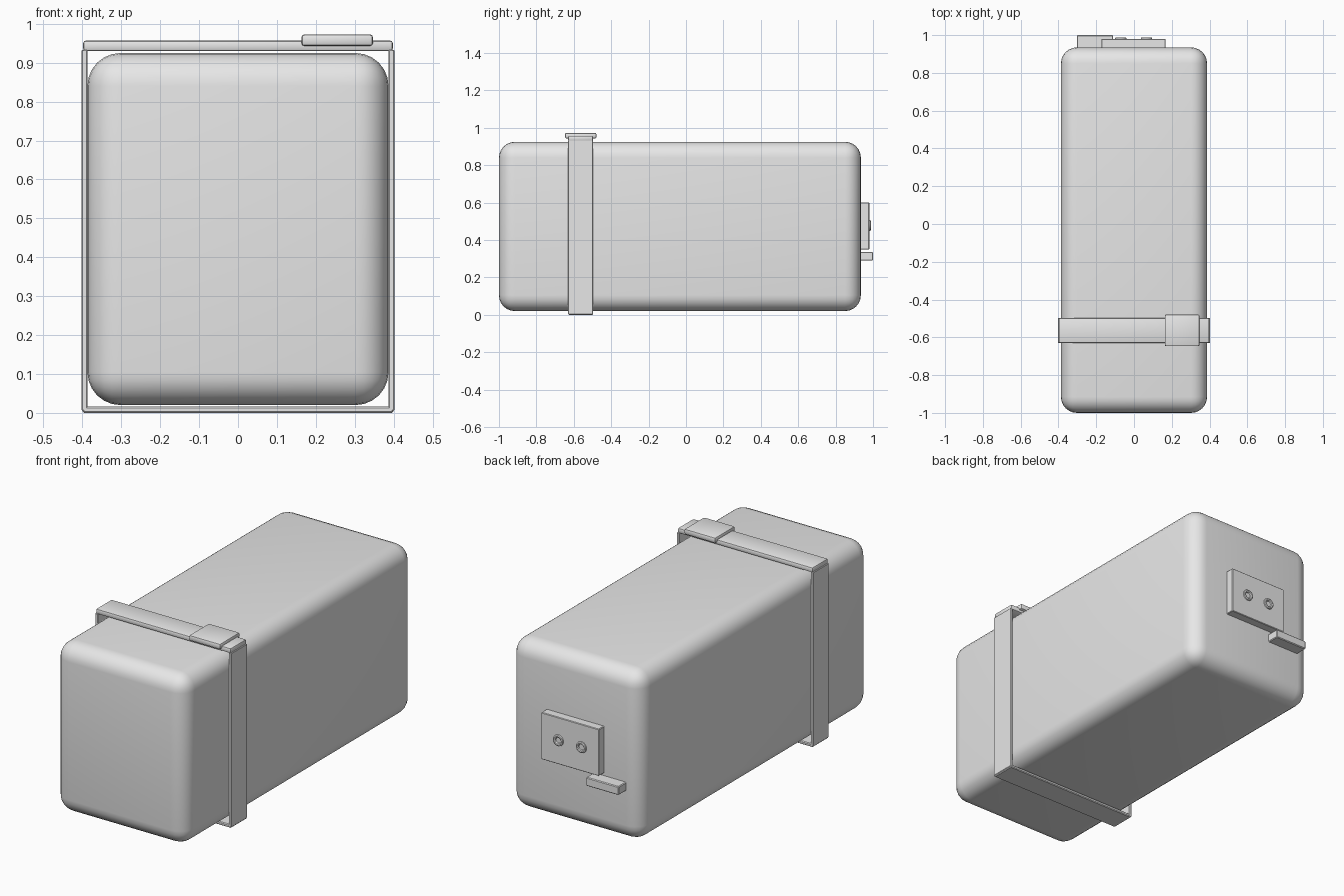
import bpy, bmesh, math
from mathutils import Matrix

if "Cube" in bpy.data.objects:
    bpy.data.objects.remove(bpy.data.objects["Cube"])

grey = bpy.data.materials.new("plain grey")
grey.diffuse_color = (0.8, 0.8, 0.8, 1)
grey.use_nodes = True
grey.node_tree.nodes["Principled BSDF"].inputs["Base Color"].default_value = grey.diffuse_color


def finish(name, bm, bevel=0.0, segments=1):
    """Turn a bmesh into a bevelled, smooth-by-angle object."""
    mesh = bpy.data.meshes.new(name)
    bmesh.ops.recalc_face_normals(bm, faces=bm.faces)
    if bevel:
        bmesh.ops.bevel(bm, geom=bm.edges[:], offset=bevel, segments=segments,
                        profile=0.5, affect='EDGES')
    bm.to_mesh(mesh)
    bm.free()
    mesh.materials.append(grey)
    ob = bpy.data.objects.new(name, mesh)
    bpy.context.collection.objects.link(ob)
    bpy.ops.object.select_all(action='DESELECT')
    ob.select_set(True)
    bpy.context.view_layer.objects.active = ob
    bpy.ops.object.shade_smooth_by_angle(angle=math.radians(35))
    return ob


def box(name, x, y, z, bevel=0.0, segments=1):
    """Box from (min, max) pairs on each axis."""
    bm = bmesh.new()
    bmesh.ops.create_cube(bm, size=1)
    for v in bm.verts:
        v.co = [lo + (c + 0.5) * (hi - lo) for c, (lo, hi) in zip(v.co, (x, y, z))]
    return finish(name, bm, bevel, segments)


def lathe(name, profile, x, y, z, steps=24):
    """Spin a (radius, depth) profile about an axis pointing to +y."""
    bm = bmesh.new()
    verts = [bm.verts.new((r, d, 0)) for r, d in profile]
    edges = [bm.edges.new(p) for p in zip(verts, verts[1:])]
    bmesh.ops.spin(bm, geom=verts + edges, cent=(0, 0, 0), axis=(0, 1, 0),
                   angle=math.tau, steps=steps)
    bmesh.ops.remove_doubles(bm, verts=bm.verts, dist=1e-5)
    bm.transform(Matrix.Translation((x, y, z)))
    return finish(name, bm)


# Rounded main case
box("case_body", (-0.387, 0.387), (-1.0, 0.935), (0.02, 0.925), 0.085, 6)

# Strap around the case
strap_y = (-0.63, -0.497)
box("strap_top", (-0.398, 0.398), strap_y, (0.93, 0.957), 0.007, 2)
box("strap_bottom", (-0.4, 0.4), strap_y, (0.0, 0.017), 0.004, 1)
for side, label in ((-1, "left"), (1, "right")):
    box("strap_" + label, sorted((side * 0.387, side * 0.402)), strap_y,
        (0.006, 0.933), 0.002, 1)
box("buckle", (0.163, 0.347), (-0.647, -0.479), (0.943, 0.973), 0.008, 2)

# Back plate with two sockets, and a small latch below it
box("back_plate", (-0.172, 0.168), (0.93, 0.98), (0.35, 0.60), 0.003, 1)
ring = [(0, 0), (0.014, 0), (0.017, 0.006), (0.023, 0.008), (0.029, 0.006), (0.031, -0.005)]
for side, label in ((-1, "left"), (1, "right")):
    lathe("socket_" + label, ring, side * 0.068 - 0.002, 0.98, 0.478)
box("latch", (-0.302, -0.11), (0.93, 1.0), (0.29, 0.336), 0.004, 1)
